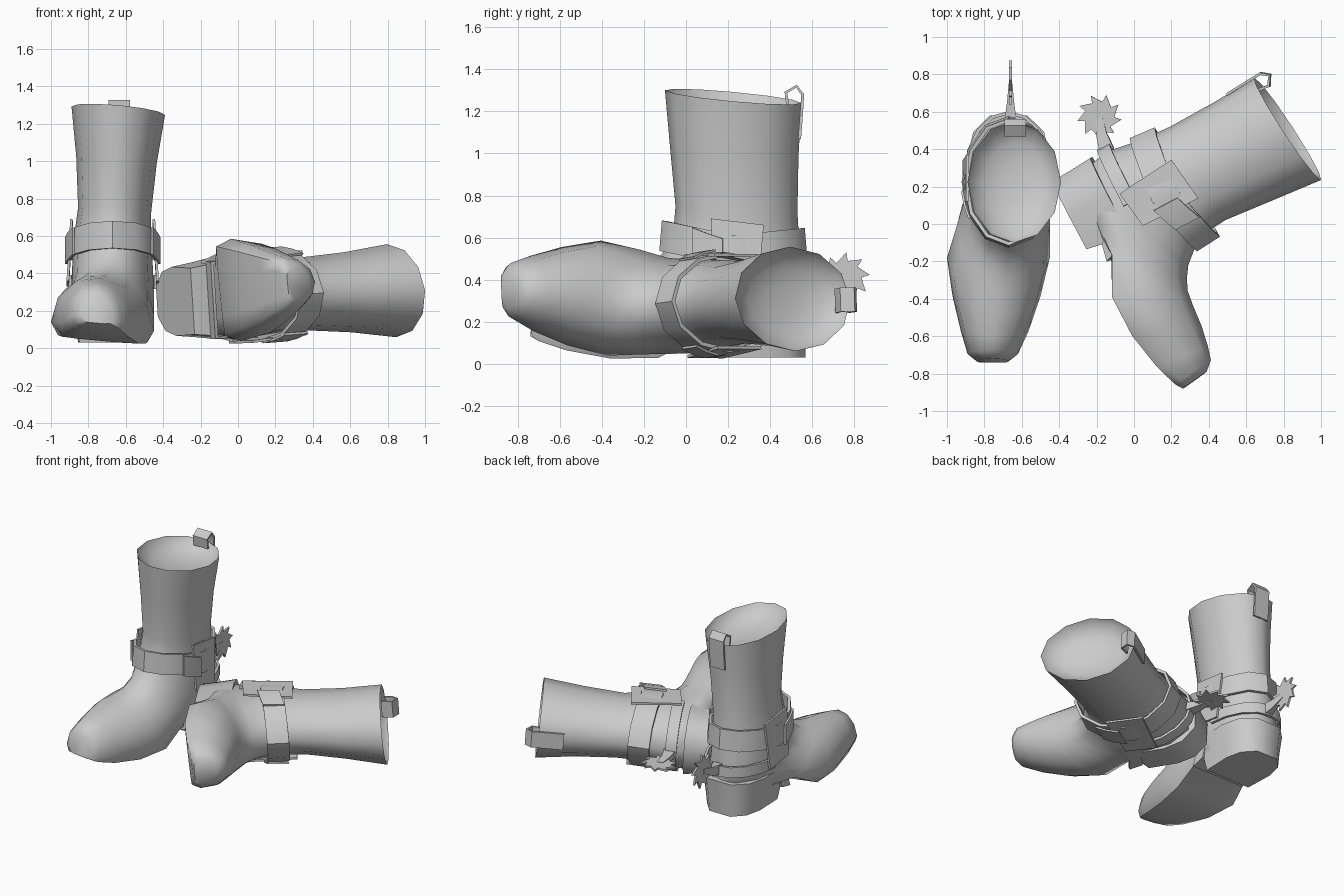
import bpy, math
from mathutils import Matrix, Vector

if "Cube" in bpy.data.objects:
    bpy.data.objects.remove(bpy.data.objects["Cube"])

leather = bpy.data.materials.new("grey_leather")
leather.use_nodes = True
GREY = (0.6, 0.6, 0.6, 1)
leather.diffuse_color = GREY
leather.node_tree.nodes["Principled BSDF"].inputs["Base Color"].default_value = GREY

CX = -0.67


def add(name, verts, faces, thick=0, smooth=40):
    mesh = bpy.data.meshes.new(name)
    mesh.from_pydata(verts, [], faces)
    mesh.materials.append(leather)
    ob = bpy.data.objects.new(name, mesh)
    bpy.context.collection.objects.link(ob)
    bpy.ops.object.select_all(action="DESELECT")
    ob.select_set(True)
    bpy.context.view_layer.objects.active = ob
    bpy.ops.object.mode_set(mode="EDIT")
    bpy.ops.mesh.select_all(action="SELECT")
    bpy.ops.mesh.normals_make_consistent(inside=False)
    bpy.ops.object.mode_set(mode="OBJECT")
    if thick:
        mod = ob.modifiers.new("thickness", "SOLIDIFY")
        mod.thickness, mod.offset = thick, 0
        bpy.ops.object.modifier_apply(modifier=mod.name)
    bpy.ops.object.shade_smooth_by_angle(angle=math.radians(smooth))
    return ob


def loft(name, rings, cap_first=False, cap_last=True, closed=True, **kw):
    n = len(rings[0])
    verts = [p for r in rings for p in r]
    faces = [(i * n + j, i * n + (j + 1) % n, (i + 1) * n + (j + 1) % n, (i + 1) * n + j)
             for i in range(len(rings) - 1) for j in range(n if closed else n - 1)]
    if cap_first:
        faces.append(tuple(range(n)))
    if cap_last:
        faces.append(tuple(range(len(verts) - n, len(verts))))
    return add(name, verts, faces, **kw)


def ribbon(name, path, width, thick=0.018):
    """Flat strip along a path, widened both ways by a vector."""
    w = Vector(width) / 2
    rows = [[Vector(p) - w for p in path], [Vector(p) + w for p in path]]
    return loft(name, rows, cap_last=False, closed=False, thick=thick)


# Boot body: tilted rings from the opening down the shaft and out to the toe
# front y, front z, back y, back z, half width, centre x, sole flatness
SECTIONS = [
    (-0.10, 1.30, 0.55, 1.24, 0.25, -0.64, 0),
    (-0.075, 1.02, 0.535, 0.99, 0.215, -0.65, 0),
    (-0.05, 0.75, 0.53, 0.72, 0.195, -0.66, 0),
    (-0.06, 0.63, 0.54, 0.55, 0.205, -0.67, 0),
    (-0.10, 0.54, 0.57, 0.36, 0.215, -0.67, 0),
    (-0.17, 0.46, 0.54, 0.21, 0.22, -0.67, 0.2),
    (-0.23, 0.42, 0.30, 0.13, 0.23, -0.68, 0.5),
    (-0.29, 0.395, 0.08, 0.14, 0.25, -0.70, 0.8),
    (-0.37, 0.385, -0.13, 0.045, 0.275, -0.725, 1),
    (-0.49, 0.375, -0.36, 0.04, 0.235, -0.735, 1),
    (-0.60, 0.355, -0.57, 0.075, 0.18, -0.745, 1),
    (-0.675, 0.335, -0.70, 0.115, 0.135, -0.755, 1),
    (-0.72, 0.285, -0.74, 0.135, 0.085, -0.755, 0.9),
]
SIDES = 12


def boot_ring(lean, fy, fz, by, bz, hw, cx, sole):
    ring = []
    for k in range(SIDES):
        a = math.tau * k / SIDES
        c, low = math.cos(a), 0.58 * sole
        if c >= 0:
            t = c * (1 + low) - low
        else:
            t = -min(1, low - c * (1 - low) * (1 + 0.9 * sole))
        m, x = (t + 1) / 2, hw * math.sin(a)
        ring.append(Vector((cx + x, by + (fy - by) * m, bz + (fz - bz) * m - lean * x)))
    return ring


def boot_body(prefix, lean):
    """Leather upper with a shallow dished lining closing the opening."""
    rings = [boot_ring(lean, *s) for s in SECTIONS]
    body = loft(prefix + "boot_body", rings, smooth=58)
    rim = rings[0]
    mid = sum(rim, Vector()) / SIDES
    dish = [[mid + (p - mid) * s - Vector((0, 0, d)) for p in rim]
            for s, d in ((1, 0), (0.93, 0.04), (0.65, 0.085), (0.3, 0.105))]
    return [body, loft(prefix + "lining", dish, smooth=60)]


boot_body("", 0.09)
lying_parts = boot_body("lying_", -0.04)
parts = []


# Heel block: straight front, rounded back
def heel_ring(z, y0, y1, hw):
    half = [(0.96, 0), (1, 0.5), (0.86, 0.78), (0.45, 0.97)]
    prof = half + [(-x, t) for x, t in reversed(half)]
    return [(CX + hw * x, y0 + (y1 - y0) * t, z) for x, t in prof]


parts.append(loft("heel", [heel_ring(0.03, 0.16, 0.58, 0.185), heel_ring(0.14, 0.14, 0.585, 0.2),
                           heel_ring(0.27, 0.13, 0.595, 0.22)], cap_first=True, smooth=50))


# Ankle strap: dips at the sides, rises at the front
def strap_ring(shift, grow):
    ring = []
    for k in range(12):
        a = math.tau * k / 12
        s = math.sin(a)
        z = 0.54 + 0.07 * max(0, -s) + 0.035 * max(0, s) + shift
        ring.append((CX + (0.23 + grow) * math.cos(a), 0.225 + (0.33 + grow) * s, z))
    return ring


parts.append(loft("ankle_strap", [strap_ring(-0.075, 0.012), strap_ring(0.07, 0)],
                  cap_last=False, thick=0.02))

# Spur band around the heel
band = [(CX + 0.23 * math.cos(math.pi * k / 8),
         0.27 + 0.325 * math.sin(math.pi * k / 8), 0.355) for k in range(9)]
parts.append(ribbon("spur_band", band, (0, 0, 0.075), 0.018))

# Strap under the arch, its ends tucked into the foot
under = [(-0.2, 0.15, 0.24), (-0.2, 0.1, 0.115), (0.2, 0.1, 0.115), (0.2, 0.15, 0.24)]
parts.append(ribbon("arch_strap", [(CX + x, y, z) for x, y, z in under], (0, 0.1, 0.02), 0.02))

# Side plates joining the straps, with a strap end over each
for side, word in ((1, "left"), (-1, "right")):
    x = CX + side * 0.24
    outline = [(x, 0.13, 0.36), (x, 0.34, 0.33), (x - side * 0.02, 0.37, 0.66), (x - side * 0.02, 0.12, 0.69)]
    parts.append(add(word + "_side_plate", outline, [(0, 1, 2, 3)], thick=0.014))
    rows = []
    for drop in (-0.07, 0.075):
        rows.append([(CX + side * (0.235 * math.sqrt(1 - ((y - 0.225) / 0.345) ** 2) + 0.016), y, z + drop)
                     for y, z in ((0.03, 0.572), (0.1, 0.545), (0.175, 0.52))])
    parts.append(loft(word + "_strap_end", rows, cap_last=False, closed=False, thick=0.012))


# Spur shank and toothed wheel
def shank_ring(y, z, w, h):
    return [(CX + 0.01 + a * w, y, z + b * h) for a, b in ((-1, -1), (1, -1), (1, 1), (-1, 1))]


parts.append(loft("spur_shank", [shank_ring(0.57, 0.36, 0.03, 0.04), shank_ring(0.66, 0.375, 0.018, 0.03),
                                 shank_ring(0.75, 0.405, 0.01, 0.02)], cap_first=True))
TEETH = 9
star = []
for k in range(TEETH):
    for r, skew in ((0.08, 0), (0.12, 0.15)):
        a = math.tau * (k + skew) / TEETH
        star.append((0.755 + r * math.cos(a), 0.41 + r * math.sin(a)))
parts.append(loft("spur_wheel", [[(CX + 0.01 + e, y, z) for y, z in star] for e in (-0.007, 0.007)],
                  cap_first=True, smooth=20))

# Pull loop at the back of the opening
loop = [(0.54, 1.07), (0.55, 1.2), (0.555, 1.28), (0.525, 1.32), (0.475, 1.29), (0.485, 1.22)]
parts.append(ribbon("pull_loop", [(-0.635, y, z) for y, z in loop], (0.115, 0, 0), 0.014))

# Second boot: the same parts, lying on its side
turn, tilt = math.radians(27.9), 0.07
up = Vector((math.cos(turn) * math.cos(tilt), math.sin(turn) * math.cos(tilt), math.sin(tilt)))
back = Vector((-math.sin(turn), math.cos(turn), 0))
rot = Matrix((back.cross(up), back, up)).transposed()
shift = Vector((1.0, 0.235, 0.31)) - rot @ Vector((-0.64, -0.1, 1.3))
for ob in parts:
    twin = ob.copy()
    twin.name = "lying_" + ob.name
    bpy.context.collection.objects.link(twin)
    lying_parts.append(twin)
for ob in lying_parts:
    ob.matrix_world = Matrix.Translation(shift) @ rot.to_4x4()
